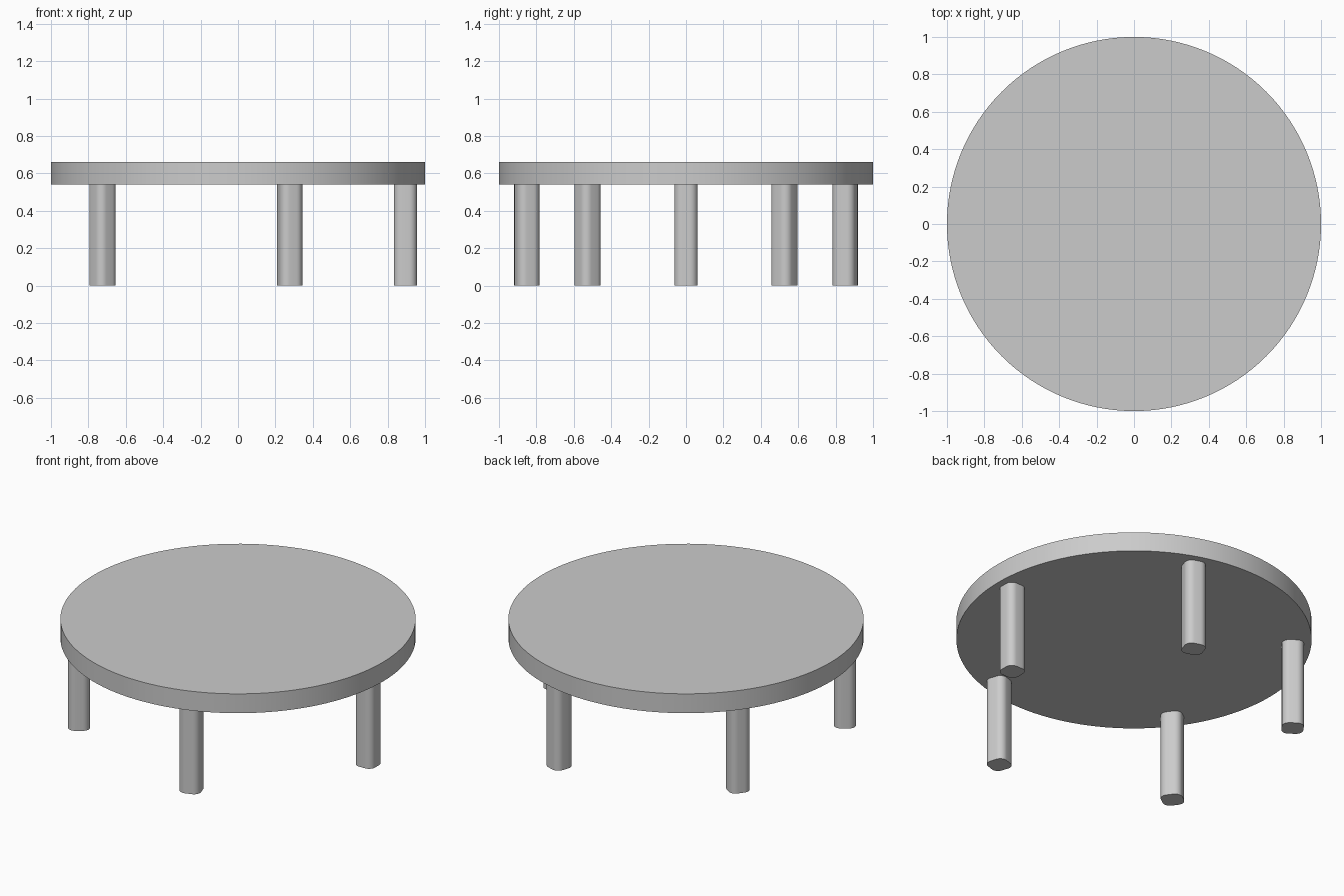
import bpy, math

cube = bpy.data.objects.get("Cube")
if cube:
    bpy.data.objects.remove(cube, do_unlink=True)

# One plain grey for the whole table
grey = bpy.data.materials.new("plain grey")
grey.use_nodes = True
grey.diffuse_color = (0.6, 0.6, 0.6, 1)
grey.node_tree.nodes["Principled BSDF"].inputs["Base Color"].default_value = (0.6, 0.6, 0.6, 1)

TOP, UNDERSIDE = 0.66, 0.54
LEG_RING, LEG_HALF, LEG_CORNER = 0.895, 0.062, 0.042


def prism(name, outline, z0, z1):
    """Extrude a closed outline from z0 to z1."""
    n = len(outline)
    verts = [(x, y, z) for z in (z0, z1) for x, y in outline]
    faces = [tuple(reversed(range(n))), tuple(range(n, 2 * n))]
    faces += [(i, (i + 1) % n, n + (i + 1) % n, n + i) for i in range(n)]
    mesh = bpy.data.meshes.new(name)
    mesh.from_pydata(verts, [], faces)
    mesh.materials.append(grey)
    obj = bpy.data.objects.new(name, mesh)
    bpy.context.collection.objects.link(obj)
    bpy.ops.object.select_all(action="DESELECT")
    obj.select_set(True)
    bpy.context.view_layer.objects.active = obj
    bpy.ops.object.shade_smooth_by_angle(angle=math.radians(30))
    return obj


def rounded_square(half, radius, steps=8):
    """Square outline with four rounded corners."""
    points = []
    for corner in range(4):
        middle = math.pi / 4 + corner * math.pi / 2
        cx = math.copysign(half - radius, math.cos(middle))
        cy = math.copysign(half - radius, math.sin(middle))
        for i in range(steps + 1):
            a = corner * math.pi / 2 + i / steps * math.pi / 2
            points.append((cx + radius * math.cos(a), cy + radius * math.sin(a)))
    return points


# Round table top
circle = [(math.cos(a), math.sin(a)) for a in (math.tau * i / 128 for i in range(128))]
prism("table_top", circle, UNDERSIDE, TOP)

# Five rounded-square legs, each turned to face outward
for i in range(5):
    angle = math.tau * i / 5
    leg = prism(f"leg_{i + 1}", rounded_square(LEG_HALF, LEG_CORNER), 0, UNDERSIDE)
    leg.location = (LEG_RING * math.cos(angle), LEG_RING * math.sin(angle), 0)
    leg.rotation_euler.z = angle
